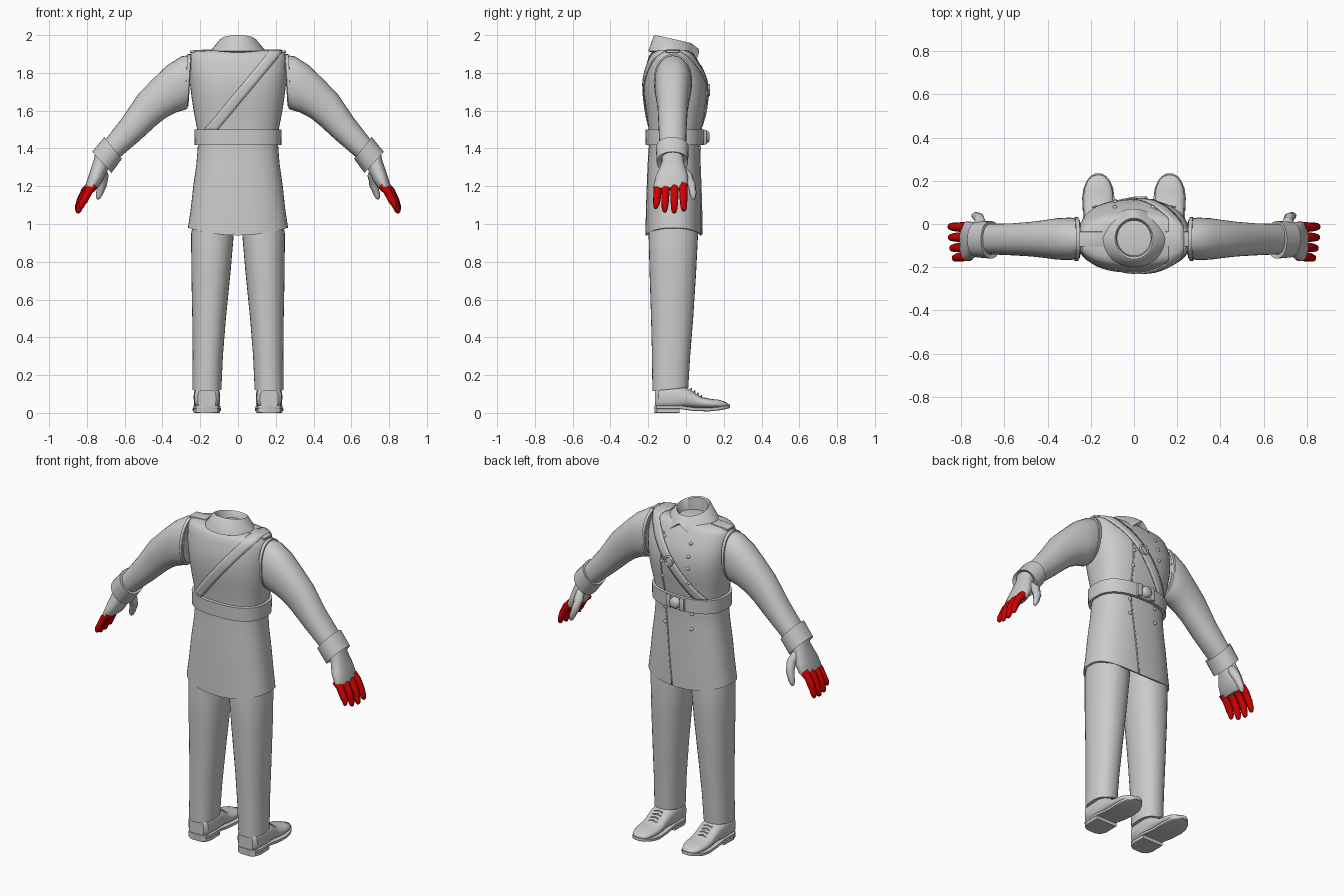
import bpy, bmesh, math
from mathutils import Vector

if "Cube" in bpy.data.objects:
    bpy.data.objects.remove(bpy.data.objects["Cube"])

def material(name, rgb):
    m = bpy.data.materials.new(name)
    m.diffuse_color = (*rgb, 1)
    m.use_nodes = True
    m.node_tree.nodes["Principled BSDF"].inputs["Base Color"].default_value = m.diffuse_color
    return m

GREY = material("plain grey", (0.6, 0.6, 0.6))
RED = material("finger red", (0.62, 0.0, 0.0))

def finish(name, bm, mat=GREY, angle=40):
    bmesh.ops.recalc_face_normals(bm, faces=bm.faces)
    me = bpy.data.meshes.new(name)
    bm.to_mesh(me)
    bm.free()
    ob = bpy.data.objects.new(name, me)
    bpy.context.collection.objects.link(ob)
    me.materials.append(mat)
    bpy.ops.object.select_all(action='DESELECT')
    ob.select_set(True)
    bpy.context.view_layer.objects.active = ob
    bpy.ops.object.shade_smooth_by_angle(angle=math.radians(angle))
    return ob

def loft(name, rings, mat=GREY, loop=False, angle=40):
    """Skin a list of equal-length closed rings."""
    bm = bmesh.new()
    vs = [[bm.verts.new(p) for p in r] for r in rings]
    n = len(vs[0])
    for a, b in list(zip(vs, vs[1:])) + ([(vs[-1], vs[0])] if loop else []):
        for i in range(n):
            j = (i + 1) % n
            bm.faces.new((a[i], a[j], b[j], b[i]))
    if not loop:
        bm.faces.new(vs[0])
        bm.faces.new(vs[-1])
    return finish(name, bm, mat, angle)

def unit(n=40, p=2.0):
    """Superellipse outline in the unit square, starting at +u."""
    out = []
    for i in range(n):
        c, s = math.cos(math.tau * i / n), math.sin(math.tau * i / n)
        out.append((math.copysign(abs(c) ** (2 / p), c), math.copysign(abs(s) ** (2 / p), s)))
    return out

def flat_ring(cx, a, y0, y1, z, n=40, p=2.0):
    return [Vector((cx + a * u, (y0 + y1) / 2 + (y1 - y0) / 2 * v, z)) for u, v in unit(n, p)]

def limb_ring(s, top, bot, y0, y1, n=28, p=2.2):
    t, b = Vector((top[0], 0, top[1])), Vector((bot[0], 0, bot[1]))
    out = []
    for u, v in unit(n, p):
        q = (t + b) / 2 + (t - b) / 2 * u
        out.append(Vector((s * q.x, (y0 + y1) / 2 + (y1 - y0) / 2 * v, q.z)))
    return out

def tube(name, pts, radii, mat=GREY, n=10):
    pts = [Vector(p) for p in pts]
    rings = []
    for i, p in enumerate(pts):
        d = pts[min(i + 1, len(pts) - 1)] - pts[max(i - 1, 0)]
        q = d.to_track_quat('Z', 'Y')
        rings.append([p + q @ Vector((radii[i] * u, radii[i] * v, 0)) for u, v in unit(n)])
    return loft(name, rings, mat, angle=60)

def box(name, lo, hi, bevel=0.004, slope=0.0):
    bm = bmesh.new()
    bmesh.ops.create_cube(bm, size=1)
    for v in bm.verts:
        v.co = Vector([(l + h) / 2 + c * (h - l) for c, l, h in zip(v.co, lo, hi)])
        v.co.z -= slope * abs(v.co.x)
    bmesh.ops.bevel(bm, geom=bm.edges[:], offset=bevel, segments=2, affect='EDGES', profile=0.5)
    return finish(name, bm)

# Coat: height, half width, back, front
P = 2.5
COAT = [(0.94, .265, -.215, .083), (1.08, .25, -.212, .083), (1.2, .237, -.208, .08),
        (1.32, .22, -.203, .077), (1.42, .212, -.196, .076), (1.5, .216, -.198, .083),
        (1.6, .235, -.212, .104), (1.68, .247, -.222, .114), (1.75, .255, -.225, .11),
        (1.81, .26, -.217, .092), (1.86, .259, -.205, .066), (1.89, .254, -.196, .051),
        (1.907, .246, -.183, .038), (1.916, .222, -.165, .024), (1.922, .12, -.15, .01)]

def section(z):
    for r, q in zip(COAT, COAT[1:]):
        if z <= q[0]:
            t = (z - r[0]) / (q[0] - r[0])
            return [r[k] + t * (q[k] - r[k]) for k in (1, 2, 3)]
    return COAT[-1][1:]

def surf(x, z, side, off=0.0):
    """Point on the coat surface, side +1 for chest and -1 for back."""
    a, y0, y1 = section(z)
    x = max(-a * .985, min(a * .985, x))
    h = (y1 - y0) / 2 * (1 - abs(x / a) ** P) ** (1 / P)
    return Vector((x, (y0 + y1) / 2 + side * (h + off), z))

def hem(ring):
    for p in ring:
        p.z += .04 * (p.x / .265) ** 2
    return ring

rings = [flat_ring(0, .235, -.2, .07, 1.06, 48, P),
         hem(flat_ring(0, .256, -.206, .074, .94, 48, P))]
rings += [flat_ring(0, a, y0, y1, z, 48, P) for z, a, y0, y1 in COAT]
hem(rings[2])
loft("coat", rings)

def band(name, rows, thick):
    """Strip of point rows laid over the coat, given thickness."""
    bm = bmesh.new()
    vs = [[bm.verts.new(p) for p in r] for r in rows]
    for a, b in zip(vs, vs[1:]):
        for i in range(len(a) - 1):
            bm.faces.new((a[i], a[i + 1], b[i + 1], b[i]))
    mod = finish(name, bm).modifiers.new("thickness", 'SOLIDIFY')
    mod.thickness, mod.offset = thick, 0

# Shoulder strap running diagonally over chest, shoulder and back
def strap_row(t, side):
    z, x = 1.49 + .415 * t, -.15 + .345 * t
    return [surf(x + d, z, side, .004) for d in (-.036, -.012, .012, .036)]

N = 18
front = [strap_row(i / N, 1) for i in range(N + 1)]
back = [strap_row(i / N, -1) for i in range(N, -1, -1)]
over = [[f.lerp(b, t) + Vector((0, 0, .014)) for f, b in zip(front[-1], back[0])] for t in (.15, .5, .85)]
band("shoulder_strap", front + over + back, .007)

# Lapped front edge of the coat
for nm, z0, z1, x0, x1 in (("skirt_lap_edge", .945, 1.42, .035, .085), ("chest_lap_edge", 1.5, 1.85, .085, .1)):
    band(nm, [[surf(x0 + (x1 - x0) * i / 12 + d, z0 + (z1 - z0) * i / 12, 1, .001) for d in (-.003, .003)]
              for i in range(13)], .006)

# Buttons in two columns
for x in (-.088, .088):
    for z in (1.83, 1.76, 1.69, 1.6, 1.4, 1.31):
        p = surf(x, z, 1)
        d = Vector((x * 1.5, 1, .3 if z > 1.74 else 0)).normalized()
        tube("button", [p - d * .004, p + d * .004, p + d * .008], [.01, .01, .006], n=12)

# Belt and buckle
def belt_ring(z, o):
    return flat_ring(0, .213 + o, -.197 - o, .08 + o, z, 48, P)
loft("belt", [belt_ring(1.42, -.005), belt_ring(1.418, .016), belt_ring(1.5, .018), belt_ring(1.502, -.005)],
     loop=True, angle=30)
for s in (1, -1):
    box("buckle_side", (s * .045 - .014, .085, 1.422), (s * .045 + .014, .11, 1.498))
tube("buckle_disc", [(0, .085, 1.46), (0, .115, 1.46), (0, .125, 1.46)], [.032, .032, .022], n=20)
c = surf(.03, 1.71, 1, .01)
tube("strap_ring", [c + Vector((.026 * math.cos(t), 0, .026 * math.sin(t)))
                    for t in [math.tau * i / 16 for i in range(17)]], [.006] * 17, n=8)

# Folded collar with two points at the chest
def collar_ring(a, y0, y1, zf):
    r = flat_ring(0, a, y0, y1, 0, 48)
    for i, p in enumerate(r):
        from_front = abs((i / 48 * 360 - 90 + 180) % 360 - 180)
        p.z = zf(from_front)
    return r
def top_z(d): return 1.979 - .021 * math.cos(math.radians(d))
def low_z(d): return 1.925 - .06 * d / 30 if d < 30 else 1.865 + .05 * min(1, (d - 30) / 60)
loft("collar", [collar_ring(.076, -.145, .013, lambda d: 1.89),
                collar_ring(.082, -.152, .02, lambda d: top_z(d) - .006),
                collar_ring(.088, -.162, .027, top_z),
                collar_ring(.098, -.172, .034, lambda d: top_z(d) - .006),
                collar_ring(.148, -.2, .07, low_z),
                collar_ring(.136, -.187, .052, lambda d: low_z(d) - .004)], loop=True, angle=50)

# Paired parts
SLEEVE = [((.245, 1.895), (.262, 1.625), -.16, .02), ((.3, 1.888), (.285, 1.603), -.167, .03),
          ((.375, 1.84), (.33, 1.59), -.165, .027), ((.445, 1.773), (.383, 1.562), -.157, .018),
          ((.525, 1.692), (.43, 1.525), -.15, .01), ((.612, 1.563), (.515, 1.447), -.145, .003),
          ((.71, 1.437), (.64, 1.34), -.14, 0)]
CUFF = [((.69, 1.44), (.64, 1.36), -.13, -.01), ((.708, 1.46), (.615, 1.345), -.16, .014),
        ((.772, 1.382), (.67, 1.27), -.155, .011), ((.755, 1.38), (.685, 1.3), -.13, -.01)]
HAND = [((.75, 1.41), (.675, 1.33), -.125, -.018), ((.762, 1.345), (.69, 1.285), -.13, -.01),
        ((.785, 1.275), (.715, 1.23), -.16, .01), ((.805, 1.215), (.742, 1.19), -.172, .012),
        ((.808, 1.192), (.758, 1.178), -.165, .004)]
LEG = [(.125, .165, .077, -.178, .012), (.3, .16, .08, -.18, .022), (.5, .153, .089, -.185, .038),
       (.75, .143, .104, -.193, .054), (.95, .135, .113, -.198, .064), (1.08, .125, .1, -.185, .05)]
UPPER = [(-.163, .048, .125), (-.145, .066, .135), (-.05, .07, .14), (0, .069, .136), (.04, .067, .113),
         (.08, .068, .085), (.13, .069, .074), (.17, .062, .07), (.2, .049, .062), (.219, .032, .052),
         (.229, .012, .042)]
SOLE = [(-.168, .035, .02), (-.155, .058, .02), (-.12, .072, .02), (-.03, .07, .02), (.04, .071, .01),
        (.12, .075, .008), (.165, .069, .012), (.2, .054, .018), (.222, .036, .023), (.234, .014, .027)]
# Fingers: base y, tip y, tip height, sideways shift
FINGERS = [(-.147, -.165, 1.08, -.018), (-.107, -.115, 1.06, -.006), (-.06, -.064, 1.055, 0), (-.015, -.01, 1.065, .002)]

def shoe_ring(x, y, a, z0, z1, p):
    return [Vector((x + a * u, y, (z0 + z1) / 2 + (z1 - z0) / 2 * v)) for u, v in unit(24, p)]

for s in (1, -1):
    side = "right" if s > 0 else "left"
    loft(side + "_sleeve", [limb_ring(s, *r) for r in SLEEVE])
    loft(side + "_armhole_welt", [limb_ring(s, *r) for r in (
        ((.248, 1.885), (.262, 1.64), -.16, .02), ((.25, 1.9), (.268, 1.612), -.17, .032),
        ((.268, 1.9), (.28, 1.604), -.171, .033), ((.27, 1.88), (.278, 1.64), -.16, .02))], loop=True)
    loft(side + "_cuff", [limb_ring(s, *r) for r in CUFF], loop=True, angle=30)
    loft(side + "_hand", [limb_ring(s, *r) for r in HAND])
    tube(side + "_thumb", [(s * .722, -.03, 1.3), (s * .712, .008, 1.255), (s * .718, .03, 1.205),
                           (s * .734, .038, 1.16), (s * .741, .039, 1.138), (s * .743, .039, 1.13)],
         [.022, .027, .023, .018, .012, .005])
    for y0, y1, zt, dx in FINGERS:
        path = [(.778, 1.205), (.808, 1.175), (.833, 1.125), (.845, zt + .025), (.848, zt + .007), (.848, zt)]
        tube(side + "_finger", [(s * (x + dx), y0 + (y1 - y0) * i / 5, z) for i, (x, z) in enumerate(path)],
             [.024, .022, .02, .017, .012, .004], RED)
    # Epaulette sloping down to the shoulder point
    x0, x1 = sorted((s * .145, s * .255))
    box(side + "_epaulette", (x0, -.105, 1.921), (x1, -.035, 1.934), slope=.06)
    # Trouser leg, its hem lifted over the instep
    legs = [flat_ring(s * cx, a, y0, y1, z, 32, 2.2) for z, cx, a, y0, y1 in LEG]
    for p in legs[0]:
        p.z += .1 * (p.y + .083)
    loft(side + "_trouser_leg", legs)
    # Shoe
    x = s * .165
    loft(side + "_shoe_upper", [shoe_ring(x, y, a, .025, z, 3.2 if y < 0 else 2.5) for y, a, z in UPPER])
    loft(side + "_shoe_sole", [shoe_ring(x, y, a, z, z + .02, 8) for y, a, z in SOLE], angle=30)
    loft(side + "_shoe_heel", [shoe_ring(x, y, a, 0, .024, 10) for y, a in
                               ((-.166, .035), (-.153, .058), (-.12, .071), (-.035, .069))], angle=30)
    for i in range(4):
        y, z = .025 + .018 * i, .126 - .0125 * i
        tube(side + "_lace", [(x - .028, y, z - .006), (x, y + .003, z + .003), (x + .028, y, z - .006)],
             [.004] * 3, n=8)
